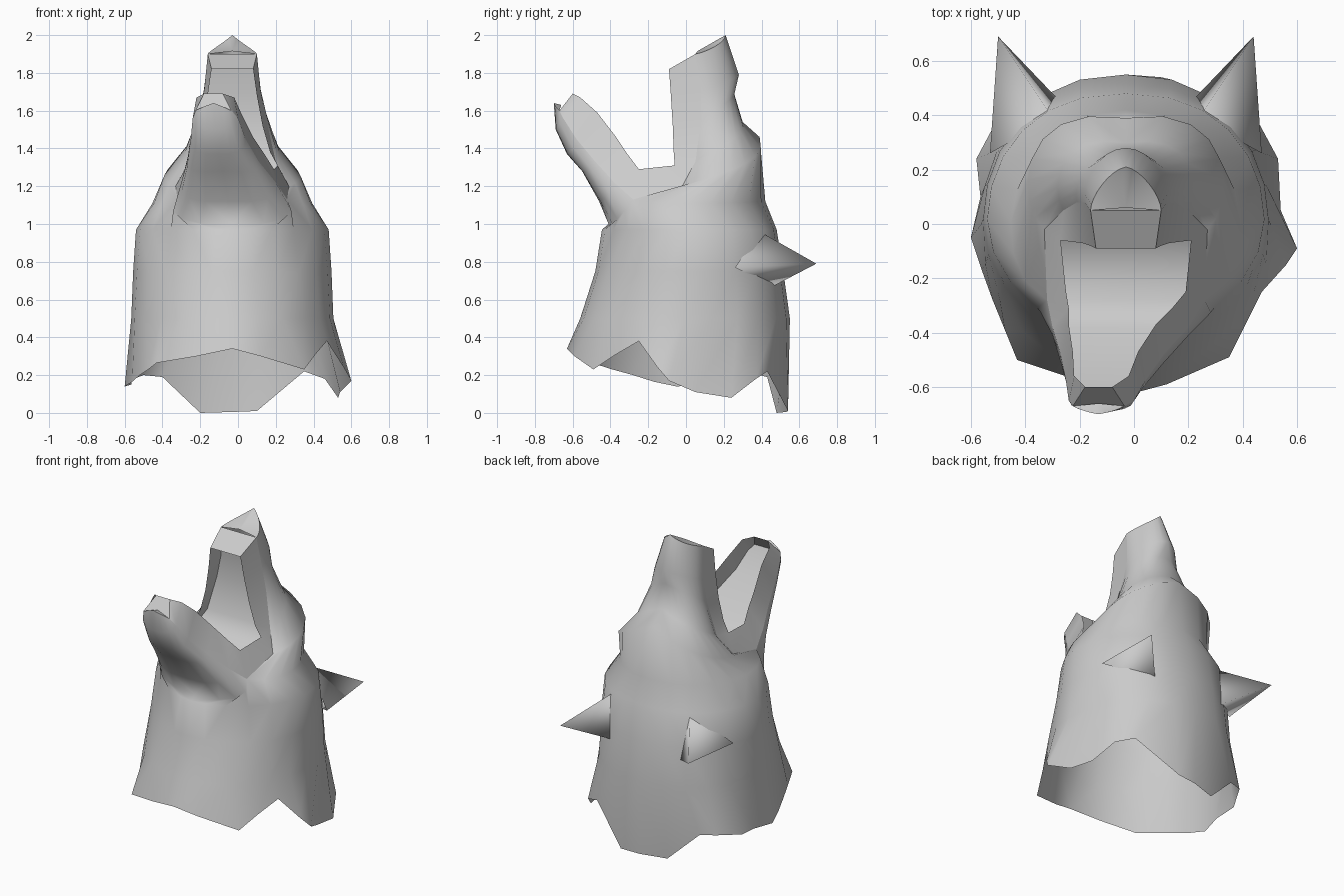
import bpy, bmesh
from math import sin, cos, pi, radians
from mathutils import Vector

if "Cube" in bpy.data.objects:
    bpy.data.objects.remove(bpy.data.objects["Cube"])

AXIS = -0.03      # symmetry line of the head
LIP = 4           # column where jaw and muzzle meet
COLS = 12         # columns from throat to nape

grey = bpy.data.materials.new("plain_grey")
grey.use_nodes = True
tone = (0.6, 0.6, 0.6, 1)
grey.diffuse_color = tone
grey.node_tree.nodes["Principled BSDF"].inputs["Base Color"].default_value = tone


def make(name, faces, angle):
    """Weld loose polygons into one smooth object."""
    bm = bmesh.new()
    for f in faces:
        bm.faces.new([bm.verts.new(p) for p in f])
    bmesh.ops.remove_doubles(bm, verts=bm.verts, dist=0.0005)
    bmesh.ops.recalc_face_normals(bm, faces=bm.faces)
    mesh = bpy.data.meshes.new(name)
    bm.to_mesh(mesh)
    bm.free()
    ob = bpy.data.objects.new(name, mesh)
    bpy.context.collection.objects.link(ob)
    mesh.materials.append(grey)
    bpy.ops.object.select_all(action='DESELECT')
    ob.select_set(True)
    bpy.context.view_layer.objects.active = ob
    bpy.ops.object.shade_smooth_by_angle(angle=radians(angle))


def bezier(points, t):
    pts = [Vector(p) for p in points]
    while len(pts) > 1:
        pts = [a.lerp(b, t) for a, b in zip(pts, pts[1:])]
    return pts[0]


def curve(points, n):
    return [bezier(points, i / n) for i in range(n + 1)]


def side(row, s, shift=0):
    """Place a half row on one side of the head."""
    return [Vector((s * p[0] + AXIS + shift, p[1], p[2])) for p in row]


def loft(rows):
    return [(a[i], a[i + 1], b[i + 1], b[i])
            for a, b in zip(rows, rows[1:]) for i in range(len(a) - 1)]


def fan(center, row):
    return [(center, a, b) for a, b in zip(row, row[1:])]


def neck_ring(width, front, back, z, taper):
    """Half ring, rounded at the nape and tapered towards the throat."""
    mid, depth = (front + back) / 2, (back - front) / 2
    ring = []
    for i in range(COLS + 1):
        a = pi * i / COLS
        power = taper if a < pi / 2 else 0.85
        ring.append((width * max(sin(a), 0) ** power, mid - depth * cos(a), z))
    return ring


# ragged hem, throat to nape, for each side
throat, nape = (0, -.63, .34), (0, .53, .005)
hem = {
    1: [throat, (.15, -.59, .3), (.38, -.49, .23), (.44, -.37, .31), (.5, -.25, .38),
        (.59, -.15, .24), (.63, -.09, .17), (.57, .05, .11), (.56, .24, .08),
        (.49, .37, .18), (.38, .43, .22), (.13, .54, .01), nape],
    -1: [throat, (.19, -.57, .3), (.4, -.5, .265), (.445, -.39, .23), (.49, -.28, .2),
         (.53, -.17, .165), (.57, -.05, .14), (.535, .1, .15), (.55, .24, .17),
         (.47, .39, .2), (.37, .43, .19), (.17, .48, 0), nape]}
# neck: width, front y, back y, height, taper
neck = [(.535, -.56, .55, .5, 1), (.525, -.48, .515, .75, 1.15),
        (.51, -.445, .48, .97, 1.3)]
# muzzle rows: lip, cheek control, crown control, crown
muzzle = [
    ((.29, -.28, 1.13), (.55, -.14, 1.09), (.42, .43, 1.12), (0, .42, 1.12)),
    ((.3, -.02, 1.2), (.4, .06, 1.24), (.42, .46, 1.3), (0, .39, 1.46)),
    ((.23, .05, 1.33), (.28, .14, 1.4), (.25, .34, 1.46), (0, .3, 1.54)),
    ((.18, .08, 1.55), (.2, .16, 1.6), (.12, .27, 1.68), (0, .255, 1.69)),
    ((.15, .08, 1.7), (.16, .15, 1.72), (.1, .28, 1.78), (0, .28, 1.79)),
    ((.13, .05, 1.9), (.13, .1, 1.91), (.06, .2, 1.95), (0, .21, 2))]
# jaw rows: chin, side control, lip; the jaw swings slightly sideways
jaw = [
    ((0, -.41, 1), (.4, -.38, .99), (.29, -.28, 1.13)),
    ((0, -.46, 1.12), (.29, -.45, 1.1), (.25, -.38, 1.22)),
    ((0, -.55, 1.28), (.22, -.55, 1.26), (.19, -.48, 1.33)),
    ((0, -.63, 1.37), (.15, -.63, 1.36), (.145, -.58, 1.45)),
    ((0, -.69, 1.5), (.11, -.69, 1.5), (.12, -.65, 1.56)),
    ((0, -.7, 1.64), (.06, -.69, 1.62), (.095, -.67, 1.6))]
swing = (0, -.02, -.05, -.075, -.09, -.1)
# free edge of the gum wall, nose to mouth corner, then on to the chin
upper_rim = [(.11, -.09, 1.82), (.13, -.08, 1.68), (.16, -.07, 1.52),
             (.2, -.065, 1.38), (.24, -.06, 1.31), (.22, -.25, 1.29)]
lower_rim = [(.19, -.31, 1.37), (.16, -.37, 1.46), (.12, -.47, 1.59),
             (.1, -.56, 1.67), (.05, -.6, 1.69)]

skin, gums, ears = [], [], []
lips, rims = {}, {}
for s in (1, -1):
    head_rows = [curve(r, COLS - LIP) for r in muzzle]
    jaw_rows = [curve(r, LIP) for r in jaw]

    # neck, ending in the jaw and cheek seam
    rows = [hem[s]] + [neck_ring(*r) for r in neck]
    rows.append(jaw_rows[0] + head_rows[0][1:])
    skin += loft([side(r, s) for r in rows])

    # muzzle with nose cap
    head = [side(r, s) for r in head_rows]
    skin += loft(head) + fan(Vector((AXIS, .06, 1.915)), head[-1])

    # lower jaw with chin cap
    lower = [side(r, s, d) for r, d in zip(jaw_rows, swing)]
    skin += loft(lower) + fan(Vector((AXIS + swing[-1], -.66, 1.63)), lower[-1])

    # lip line and gum wall edge
    lips[s] = [r[0] for r in reversed(head)] + [r[-1] for r in lower[1:]]
    rims[s] = side(upper_rim, s) + [side([p], s, d)[0]
                                    for p, d in zip(lower_rim, swing[1:])]
    gums += loft([lips[s], rims[s]])

    # pointed ears
    top, outer, under, tip = side([(.27, .39, .96), (.5, .26, .77),
                                   (.25, .46, .67), (.47, .69, .79)], s)
    ears.append([(top, outer, tip), (outer, under, tip), (under, top, tip)])

# gum wall across nose and chin
for i in (0, -1):
    gums.append((lips[1][i], rims[1][i], rims[-1][i], lips[-1][i]))

make("head_and_neck", skin, 75)
make("gum_wall", gums, 35)
make("mouth_lining", loft([lips[1], lips[-1]]), 100)
make("left_ear", ears[0], 130)
make("right_ear", ears[1], 130)
